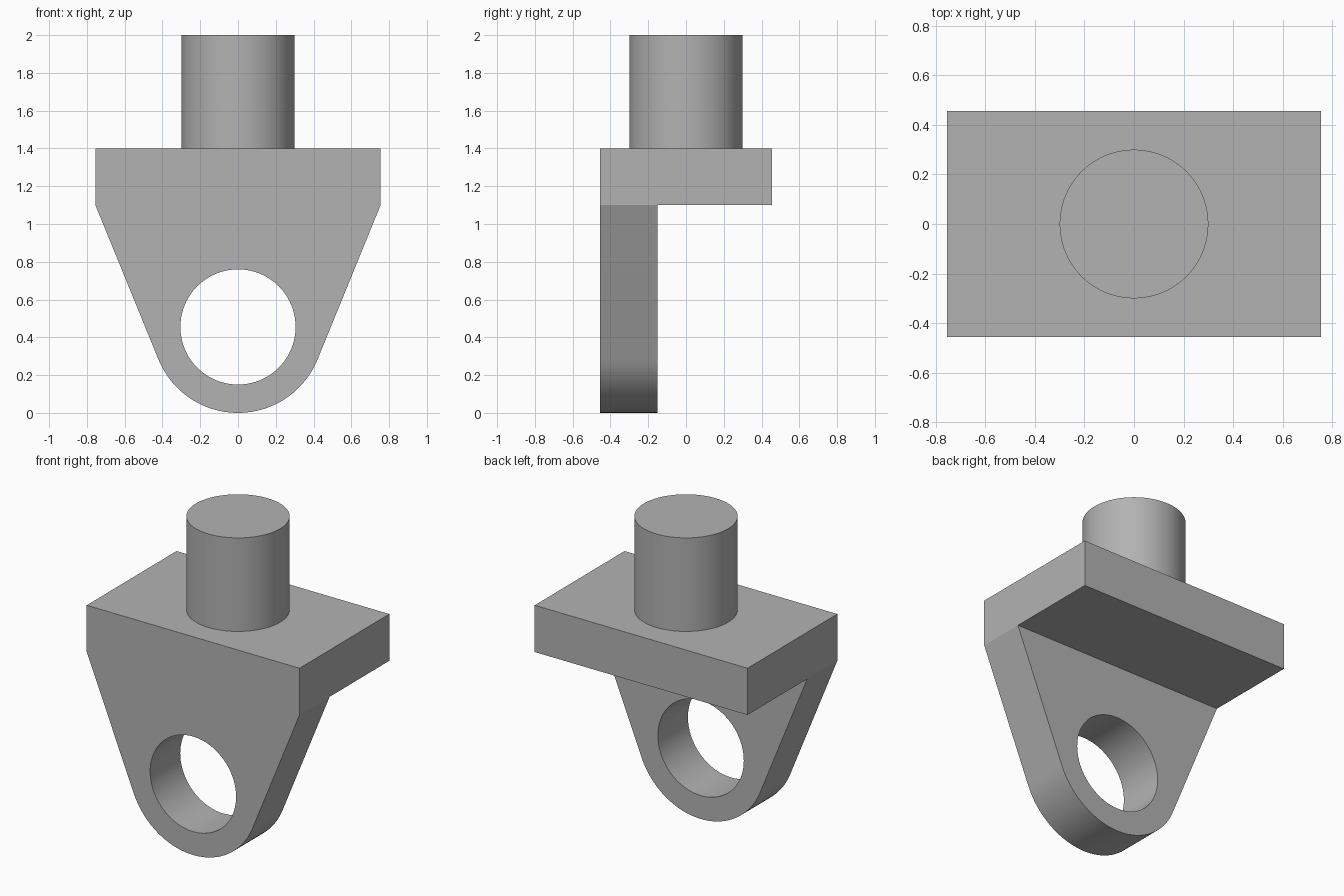
import bpy, bmesh
from math import acos, atan2, cos, hypot, pi, radians, sin
from mathutils import Vector

cube = bpy.data.objects.get("Cube")
if cube:
    bpy.data.objects.remove(cube, do_unlink=True)

HALF_W, HALF_D = 0.755, 0.455        # plate half width and depth
SHELF_LOW, SHELF_TOP = 1.1, 1.4      # plate underside and top
LUG_BACK = -0.15                     # rear face of the hanging lug
EYE_Z, EYE_R, HOLE_R = 0.455, 0.455, 0.305
PIN_R, PIN_TOP = 0.3, 2.0

grey = bpy.data.materials.new("plain grey")
grey.use_nodes = True
colour = (0.45, 0.45, 0.45, 1)
grey.diffuse_color = colour
grey.node_tree.nodes["Principled BSDF"].inputs["Base Color"].default_value = colour


def finish(bm, name):
    bmesh.ops.recalc_face_normals(bm, faces=bm.faces)
    mesh = bpy.data.meshes.new(name)
    bm.to_mesh(mesh)
    bm.free()
    mesh.materials.append(grey)
    obj = bpy.data.objects.new(name, mesh)
    bpy.context.collection.objects.link(obj)
    bpy.ops.object.select_all(action='DESELECT')
    obj.select_set(True)
    bpy.context.view_layer.objects.active = obj
    bpy.ops.object.shade_smooth_by_angle(angle=radians(15))
    return obj


def arc(radius, start, end, steps):
    return [(radius * cos(start + (end - start) * i / steps),
             EYE_Z + radius * sin(start + (end - start) * i / steps))
            for i in range(steps + 1)]


def loop(bm, points):
    verts = [bm.verts.new((x, -HALF_D, z)) for x, z in points]
    edges = [bm.edges.new((v, verts[i - 1])) for i, v in enumerate(verts)]
    return verts, edges


def extrude(bm, faces, depth):
    new = bmesh.ops.extrude_face_region(bm, geom=faces)["geom"]
    bmesh.ops.translate(bm, vec=(0, depth, 0),
                        verts=[v for v in new if isinstance(v, bmesh.types.BMVert)])


# Bracket front: tapered lug whose straight flanks run tangent into the round eye
rise = SHELF_LOW - EYE_Z
tangent = atan2(rise, HALF_W) - acos(EYE_R / hypot(HALF_W, rise))
bm = bmesh.new()
outline, outer = loop(bm, [(HALF_W, SHELF_LOW)]
                      + arc(EYE_R, tangent, -pi - tangent, 48)
                      + [(-HALF_W, SHELF_LOW)])
_, inner = loop(bm, arc(HOLE_R, 0, 2 * pi, 80)[:-1])
bmesh.ops.triangle_fill(bm, edges=outer + inner, use_beauty=True, normal=(0, -1, 0))
corners = [bm.verts.new((x, -HALF_D, SHELF_TOP)) for x in (HALF_W, -HALF_W)]
bm.faces.new((outline[-1], outline[0], *corners))

# Give the lug its thickness, then carry the upper band back as the shelf
extrude(bm, bm.faces[:], LUG_BACK + HALF_D)
bm.normal_update()
shelf = [f for f in bm.faces if abs(f.normal.y) > 0.9
         and f.calc_center_median().z > SHELF_LOW
         and f.calc_center_median().y > LUG_BACK - 0.01]
extrude(bm, shelf, HALF_D - LUG_BACK)
finish(bm, "bracket_body")

# Upright round pin standing on the shelf
bm = bmesh.new()
bmesh.ops.create_cone(bm, cap_ends=True, segments=80, radius1=PIN_R, radius2=PIN_R,
                      depth=PIN_TOP - SHELF_TOP)
bmesh.ops.translate(bm, vec=Vector((0, 0, (PIN_TOP + SHELF_TOP) / 2)), verts=bm.verts)
finish(bm, "upright_pin")
